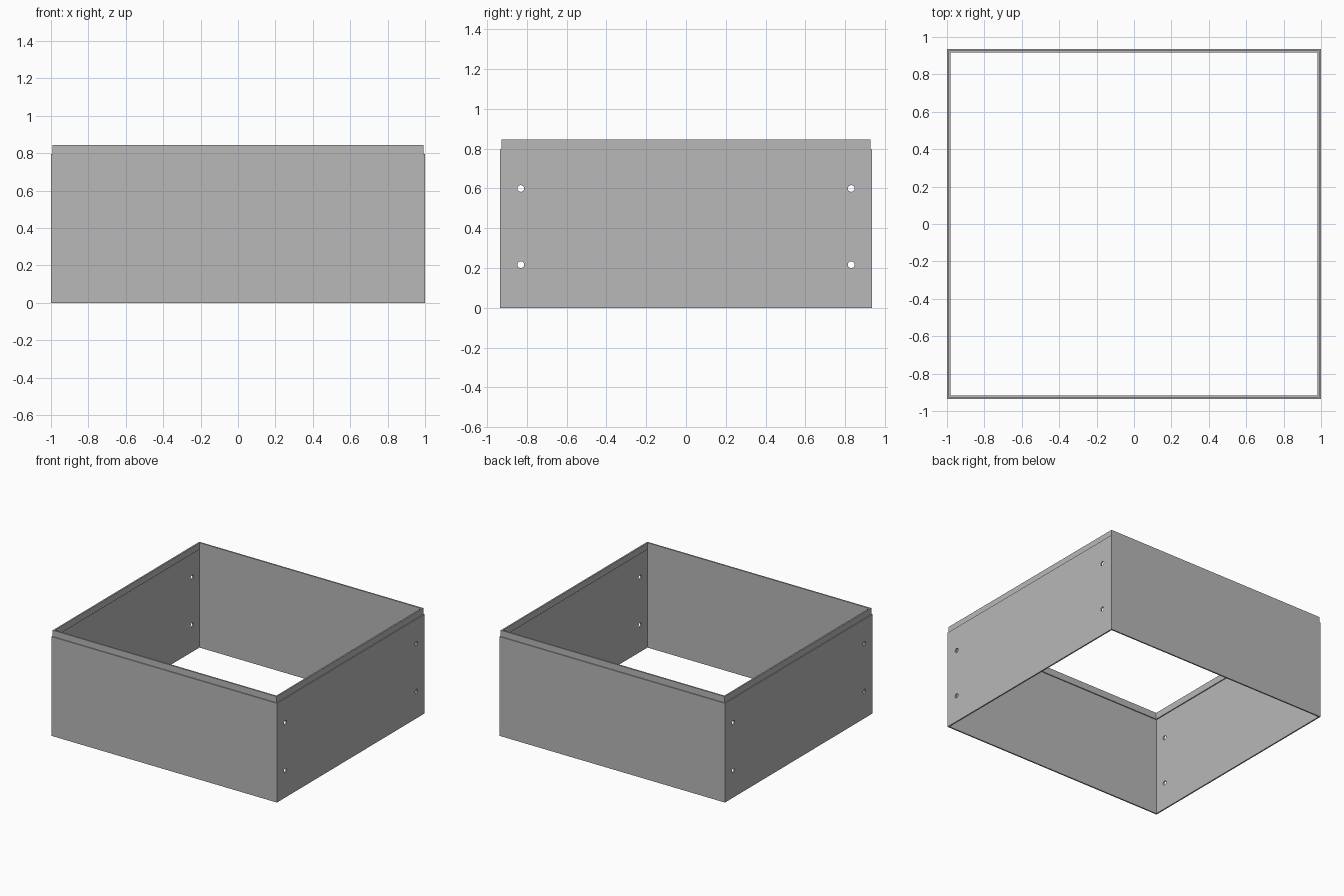
import bpy, bmesh, math
from mathutils import Matrix

cube = bpy.data.objects.get("Cube")
if cube:
    bpy.data.objects.remove(cube, do_unlink=True)

HALF_X, HALF_Y = 1.0, 0.935
STEP_Z, TOP_Z = 0.795, 0.845
# Wall cross-section: (inset from outside, height)
PROFILE = [(0, 0), (0, STEP_Z), (0.007, STEP_Z), (0.007, TOP_Z),
           (0.019, TOP_Z), (0.019, STEP_Z - 0.003), (0.011, STEP_Z - 0.003), (0.011, 0)]

grey = bpy.data.materials.new("Plain grey")
grey.use_nodes = True
colour = (0.48, 0.48, 0.48, 1)
grey.diffuse_color = colour
grey.node_tree.nodes["Principled BSDF"].inputs["Base Color"].default_value = colour


def make_object(name, bm):
    bmesh.ops.recalc_face_normals(bm, faces=bm.faces)
    mesh = bpy.data.meshes.new(name)
    bm.to_mesh(mesh)
    bm.free()
    mesh.materials.append(grey)
    obj = bpy.data.objects.new(name, mesh)
    bpy.context.collection.objects.link(obj)
    return obj


# Four-sided frame: the cross-section swept around the rectangle
bm = bmesh.new()
corners = [(-1, -1), (1, -1), (1, 1), (-1, 1)]
loops = [[bm.verts.new((sx * (HALF_X - d), sy * (HALF_Y - d), z)) for sx, sy in corners]
         for d, z in PROFILE]
for i, loop in enumerate(loops):
    following = loops[(i + 1) % len(loops)]
    for k in range(4):
        n = (k + 1) % 4
        bm.faces.new((loop[k], loop[n], following[n], following[k]))
frame = make_object("open_frame", bm)

# Screw holes through both side walls
bm = bmesh.new()
for y in (-0.83, 0.83):
    for z in (0.217, 0.6):
        bmesh.ops.create_cone(
            bm, cap_ends=True, segments=16, radius1=0.017, radius2=0.017, depth=2.2,
            matrix=Matrix.Translation((0, y, z)) @ Matrix.Rotation(math.pi / 2, 4, "Y"))
cutter = make_object("hole_cutter", bm)
cutter.hide_render = True

cut = frame.modifiers.new("screw_holes", "BOOLEAN")
cut.operation = "DIFFERENCE"
cut.solver = "EXACT"
cut.object = cutter
bpy.context.view_layer.objects.active = frame
frame.select_set(True)
bpy.ops.object.modifier_apply(modifier=cut.name)
bpy.data.objects.remove(cutter, do_unlink=True)
